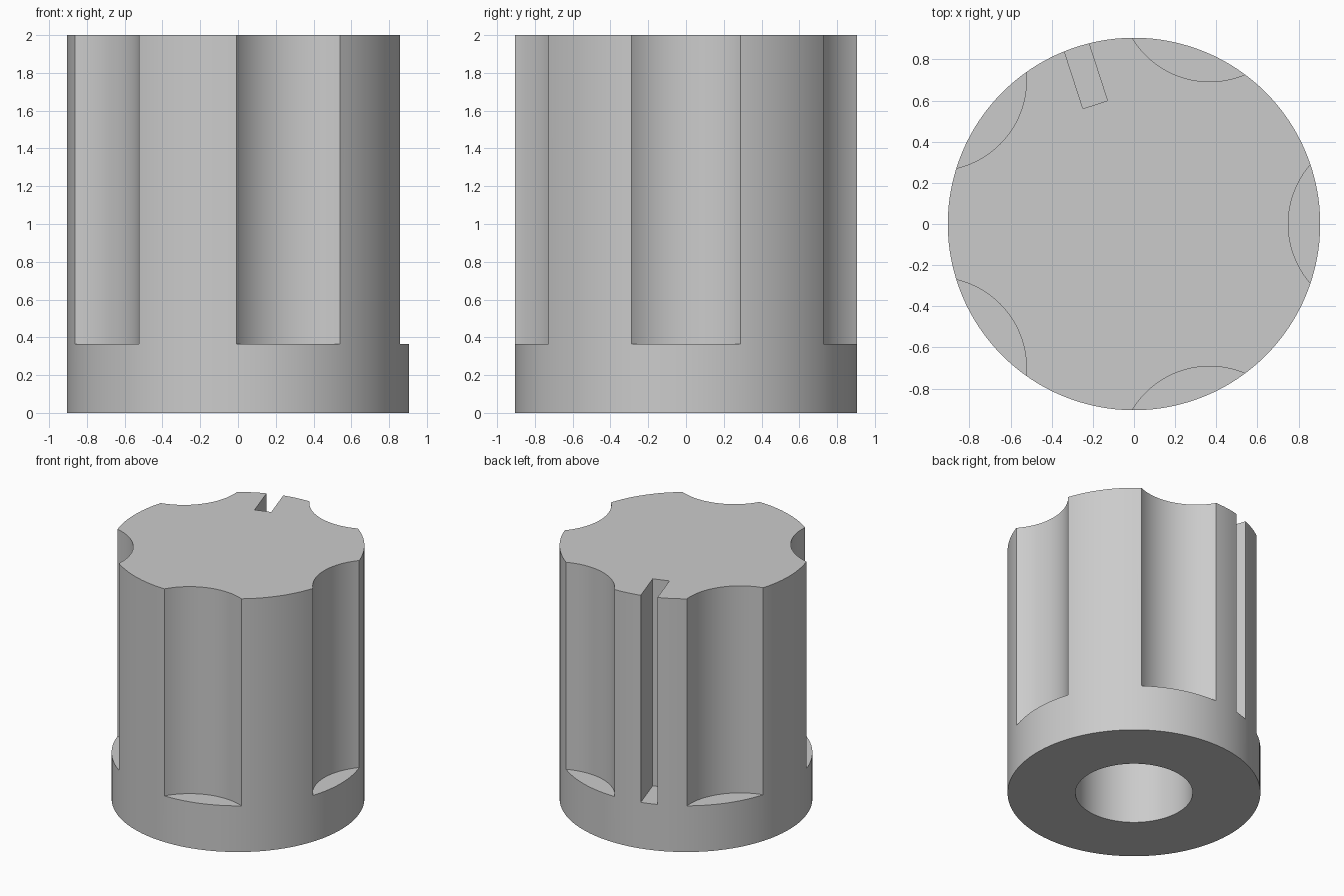
import bpy
from math import cos, sin, radians

cube = bpy.data.objects.get("Cube")
if cube:
    bpy.data.objects.remove(cube, do_unlink=True)

HEIGHT = 2.0
RADIUS = 0.905
SKIRT = 0.365          # height of the plain ring below the flutes
FLUTES = 5
FLUTE_RADIUS = 0.44
FLUTE_OFFSET = 1.19
SLOT_ANGLE = radians(108)
SLOT_INNER, SLOT_OUTER, SLOT_WIDTH = 0.61, 1.1, 0.125
BORE_RADIUS, BORE_DEPTH = 0.42, 1.4

grey = bpy.data.materials.new("grey plastic")
grey.use_nodes = True
color = (0.6, 0.6, 0.6, 1)
grey.diffuse_color = color
grey.node_tree.nodes["Principled BSDF"].inputs["Base Color"].default_value = color


def cylinder(name, radius, z0, z1, x=0, y=0, sides=128):
    bpy.ops.mesh.primitive_cylinder_add(
        vertices=sides, radius=radius, depth=z1 - z0, location=(x, y, (z0 + z1) / 2))
    obj = bpy.context.object
    obj.name = name
    return obj


# Knob body
knob = cylinder("knob", RADIUS, 0, HEIGHT)
knob.data.materials.append(grey)
cutters = []

# Finger flutes around the grip
for i in range(FLUTES):
    a = radians(360 / FLUTES * i)
    cutters.append(cylinder("flute_cutter", FLUTE_RADIUS, SKIRT, HEIGHT + 0.2,
                            FLUTE_OFFSET * cos(a), FLUTE_OFFSET * sin(a)))

# Pointer slot
mid = (SLOT_INNER + SLOT_OUTER) / 2
bpy.ops.mesh.primitive_cube_add(
    size=1, rotation=(0, 0, SLOT_ANGLE),
    location=(mid * cos(SLOT_ANGLE), mid * sin(SLOT_ANGLE), (SKIRT + HEIGHT + 0.2) / 2))
slot = bpy.context.object
slot.name = "slot_cutter"
slot.scale = (SLOT_OUTER - SLOT_INNER, SLOT_WIDTH, HEIGHT + 0.2 - SKIRT)
cutters.append(slot)

# Shaft bore in the underside
cutters.append(cylinder("bore_cutter", BORE_RADIUS, -0.2, BORE_DEPTH, sides=96))

# Cut everything out of the body
bpy.context.view_layer.update()
bpy.ops.object.select_all(action="DESELECT")
knob.select_set(True)
bpy.context.view_layer.objects.active = knob
for cutter in cutters:
    cutter.hide_render = True
    mod = knob.modifiers.new("cut", "BOOLEAN")
    mod.operation = "DIFFERENCE"
    mod.solver = "EXACT"
    mod.object = cutter
    bpy.ops.object.modifier_apply(modifier=mod.name)
for cutter in cutters:
    bpy.data.objects.remove(cutter, do_unlink=True)

bpy.ops.object.shade_smooth_by_angle(angle=radians(25))
